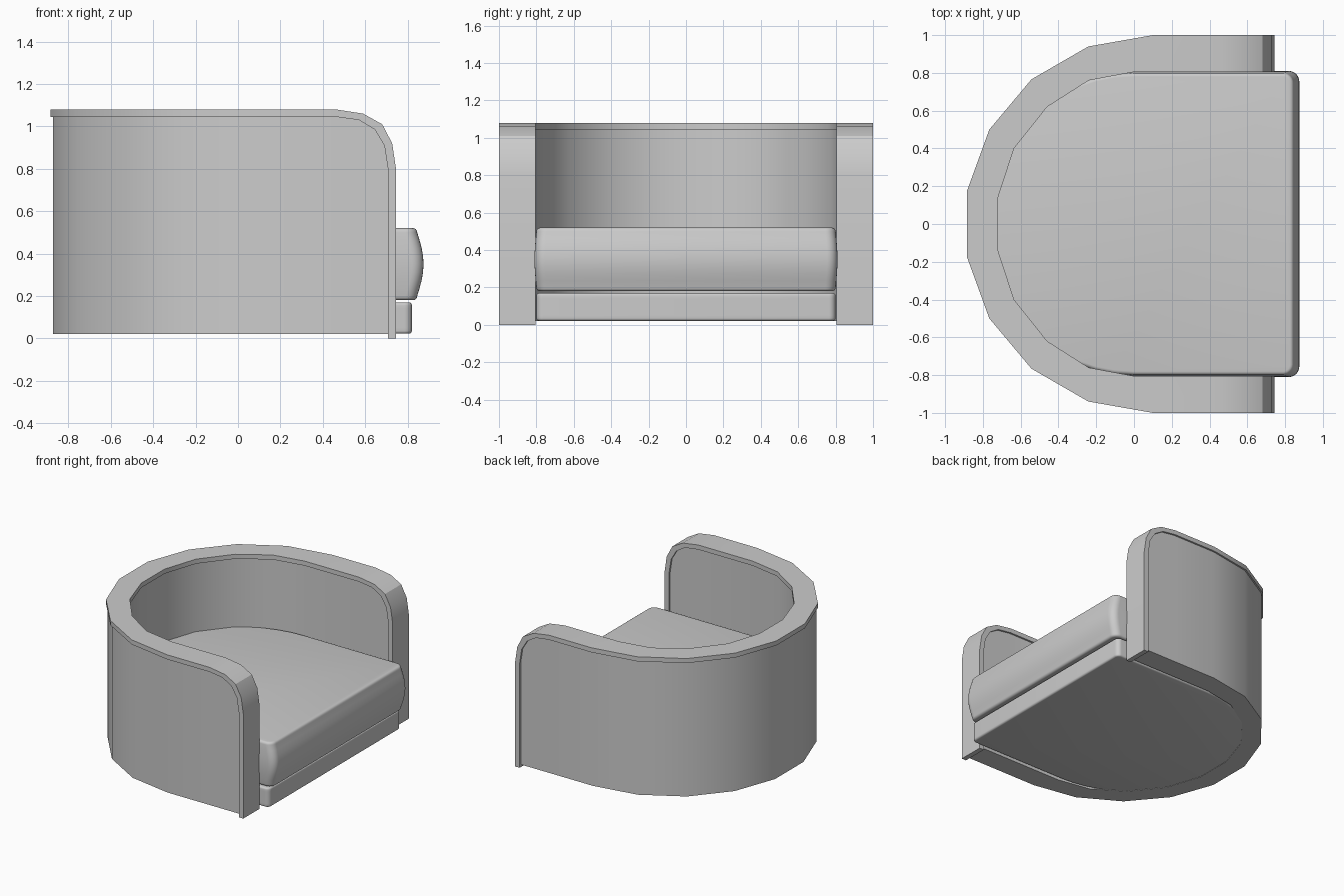
import bpy, bmesh
from math import sin, cos, radians, pi

if "Cube" in bpy.data.objects:
    bpy.data.objects.remove(bpy.data.objects["Cube"])


def loft(name, rings, angle=30):
    """Skin a list of equal closed rings and cap both ends."""
    bm = bmesh.new()
    loops = [[bm.verts.new(p) for p in r] for r in rings]
    n = len(loops[0])
    for a, b in zip(loops, loops[1:]):
        for i in range(n):
            j = (i + 1) % n
            bm.faces.new((a[i], a[j], b[j], b[i]))
    bm.faces.new(loops[0][::-1])
    bm.faces.new(loops[-1])
    bmesh.ops.recalc_face_normals(bm, faces=bm.faces)
    mesh = bpy.data.meshes.new(name)
    bm.to_mesh(mesh)
    bm.free()
    ob = bpy.data.objects.new(name, mesh)
    bpy.context.collection.objects.link(ob)
    bpy.ops.object.select_all(action='DESELECT')
    ob.select_set(True)
    bpy.context.view_layer.objects.active = ob
    bpy.ops.object.shade_smooth_by_angle(angle=radians(angle))
    return ob


def mirrored(half):
    """Continue rings from the +y arm round the back to the -y arm."""
    return half + [[(x, -y, z) for x, y, z in r] for r in reversed(half)]


# Arm profile in x/z: outer edge of the trim and its inner edge
arm_outer = [(.745, 0), (.745, .8), (.727, .92), (.68, 1.01), (.59, 1.06), (.46, 1.08)]
arm_inner = [(.707, 0), (.707, .8), (.69, .91), (.645, .985), (.57, 1.03), (.46, 1.045)]
# Plan of the curved back: outer arc and inner outline
back_outer = [(.1 + cos(radians(a)), sin(radians(a))) for a in (90, 110, 130, 150, 170)]
back_inner = [(0, .805), (-.24, .76), (-.46, .62), (-.635, .4), (-.72, .14)]
TOP, LIP = 1.08, 1.045

# Trim band running up the arms and round the back
half = [[(xo, 1, zo), (xo, .805, zo), (xi, .805, zi), (xi, 1, zi)]
        for (xo, zo), (xi, zi) in zip(arm_outer, arm_inner)]
half += [[(*o, TOP), (*i, TOP), (*i, LIP), (*o, LIP)]
         for o, i in zip(back_outer, back_inner)]
loft("edge_trim", mirrored(half))

# Upholstered wall, slightly recessed from the trim
INSET = .07


def mix(a, b, t):
    return tuple(p + (q - p) * t for p, q in zip(a, b))


columns = [((x, 1), (x, .805), z) for x, z in arm_inner[1:]]
columns += [(o, i, LIP) for o, i in zip(back_outer, back_inner)]
half = []
for o, i, z in columns:
    a, b = mix(o, i, INSET), mix(i, o, INSET)
    half.append([(*a, z), (*b, z), (*b, .02), (*a, .02)])
loft("curved_wall", mirrored(half))


def d_outline(front, r, z, corner, steps=24):
    """D shape: rounded front corners and a semicircular back."""
    pts = []
    for sy, start in ((-1, -pi / 2), (1, 0)):
        for k in range(7):
            a = start + k * pi / 12
            pts.append((front - corner + corner * cos(a),
                        sy * (r - corner) + corner * sin(a), z))
    for k in range(steps + 1):
        a = pi / 2 + pi * k / steps
        pts.append((r * cos(a), r * sin(a), z))
    return pts


def pad(name, z0, z1, front, r, bulge, side, edge, corner):
    """Soft D-shaped pad with rounded rims and a bulging front."""
    rings = []
    rim = [(edge * (1 - sin(a)), edge * (1 - cos(a)))
           for a in (k * pi / 8 for k in range(5))]
    for inset, dz in reversed(rim):
        rings.append((inset, z0 + dz, 0))
    rings = [(edge * (1 - sin(k * pi / 8)), z0 + edge * (1 - cos(k * pi / 8)), 0)
             for k in range(5)]
    low, high = z0 + edge, z1 - edge
    for k in range(1, 8):
        rings.append((0, low + (high - low) * k / 8, sin(pi * k / 8)))
    rings += [(i, z0 + z1 - z, 0) for i, z, _ in reversed(rings[:5])]
    return loft(name, [d_outline(front - i + bulge * s, r - i + side * s, z,
                                 corner - i) for i, z, s in rings], 40)


# Seat cushion above a thinner base
pad("seat_cushion", .18, .52, .845, .80, .03, .01, .02, .055)
pad("seat_base", .022, .17, .82, .80, 0, 0, .014, .035)
